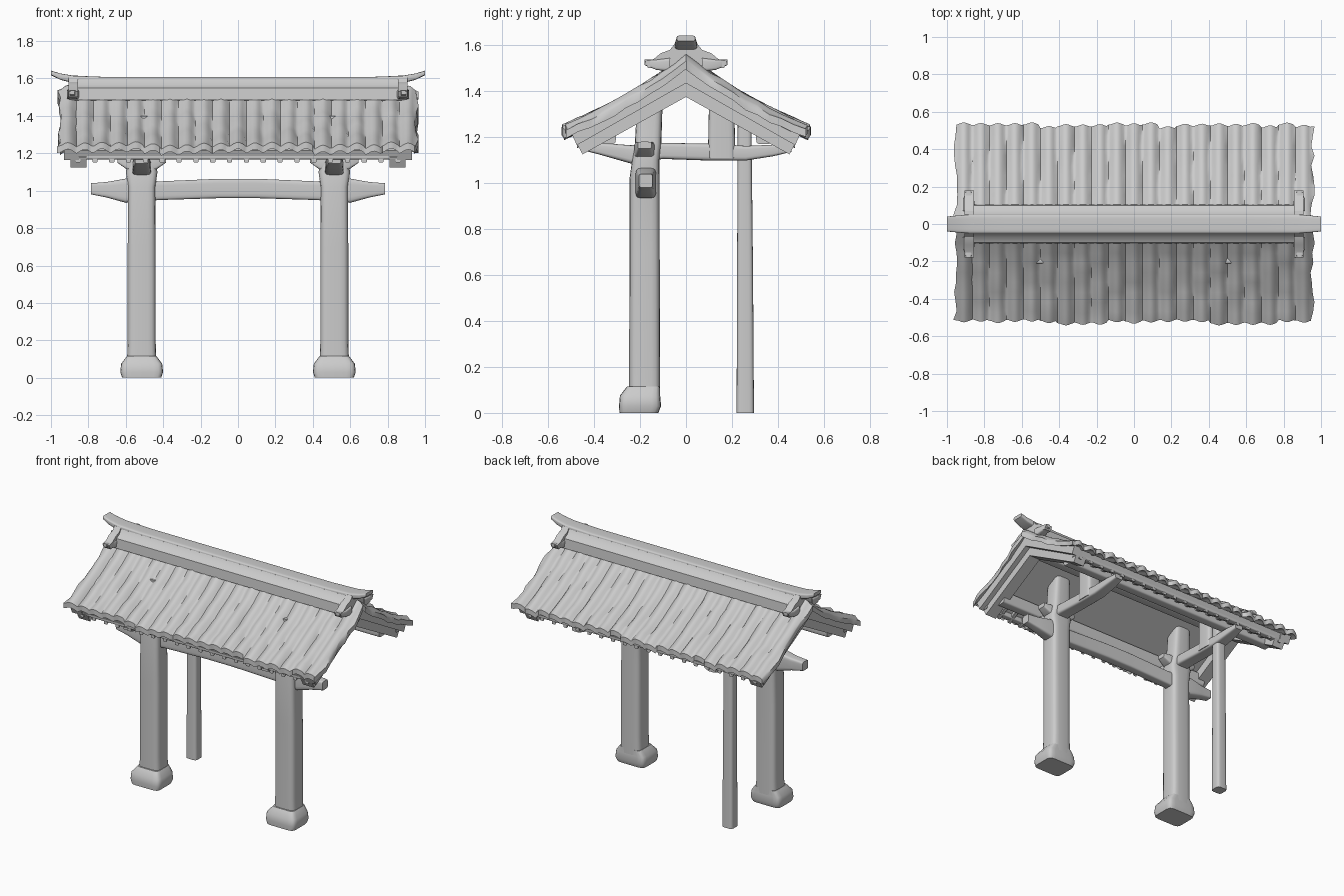
import bpy, bmesh, math, random
from mathutils import Vector

random.seed(4)
if "Cube" in bpy.data.objects:
    bpy.data.objects.remove(bpy.data.objects["Cube"], do_unlink=True)

# One plain clay colour for everything
clay = bpy.data.materials.new("clay grey")
clay.use_nodes = True
clay.diffuse_color = (0.6, 0.6, 0.6, 1)
clay.node_tree.nodes["Principled BSDF"].inputs["Base Color"].default_value = (0.6, 0.6, 0.6, 1)


def finish(name, bm, angle=40):
    bmesh.ops.recalc_face_normals(bm, faces=bm.faces)
    mesh = bpy.data.meshes.new(name)
    bm.to_mesh(mesh)
    bm.free()
    mesh.materials.append(clay)
    ob = bpy.data.objects.new(name, mesh)
    bpy.context.collection.objects.link(ob)
    bpy.ops.object.select_all(action='DESELECT')
    ob.select_set(True)
    bpy.context.view_layer.objects.active = ob
    bpy.ops.object.shade_smooth_by_angle(angle=math.radians(angle))
    return ob


def timber(name, axis, sections, power=0.35, sides=20):
    """Rounded-square beam along an axis; sections are (centre, half width, half height)."""
    u, v = {'x': ((0, 1, 0), (0, 0, 1)), 'y': ((1, 0, 0), (0, 0, 1)),
            'z': ((1, 0, 0), (0, 1, 0))}[axis]
    u, v = Vector(u), Vector(v)
    bm = bmesh.new()
    rings = []
    for centre, a, b in sections:
        ring = []
        for i in range(sides):
            t = 2 * math.pi * (i + 0.5) / sides
            c, s = math.cos(t), math.sin(t)
            p = u * a * math.copysign(abs(c) ** power, c) + v * b * math.copysign(abs(s) ** power, s)
            ring.append(bm.verts.new(Vector(centre) + p))
        rings.append(ring)
    for r, q in zip(rings, rings[1:]):
        for i in range(sides):
            j = (i + 1) % sides
            bm.faces.new((r[i], r[j], q[j], q[i]))
    bm.faces.new(rings[0])
    bm.faces.new(rings[-1])
    return finish(name, bm)


def extrusion(name, half_profile, x0, x1):
    """Symmetrical y-z outline, given for y >= 0 from top centre to bottom centre."""
    outline = half_profile + [(-y, z) for y, z in reversed(half_profile) if y > 0]
    bm = bmesh.new()
    face = bm.faces.new([bm.verts.new((x0, y, z)) for y, z in outline])
    out = bmesh.ops.extrude_face_region(bm, geom=[face])
    bmesh.ops.translate(bm, vec=(x1 - x0, 0, 0),
                        verts=[g for g in out['geom'] if isinstance(g, bmesh.types.BMVert)])
    return finish(name, bm, 30)


def tile_slope(name, side):
    """Wavy ribbed roof covering with ragged eaves."""
    ribs, per, rows = 21, 8, 10
    cols = ribs * per
    wobble = [random.uniform(-0.012, 0.012) for _ in range(ribs + 1)]
    bm = bmesh.new()
    grid = []
    for r in range(rows + 1):
        v = r / rows
        lift = [random.uniform(-0.004, 0.008) for _ in range(ribs + 1)]
        row = []
        for c in range(cols + 1):
            k = c // per
            rib = 0.5 - 0.5 * math.cos(2 * math.pi * c / per)
            y = v * (0.52 + (wobble[k] + 0.012 * rib) * v ** 4)
            x = -0.955 + 1.91 * c / cols
            if c in (0, cols):
                x += random.uniform(-0.012, 0.012)
            sag = -0.025 * math.sin(math.pi * v)
            z = 1.53 - 0.575 * y + sag + 0.028 * rib ** 0.7 + lift[k]
            row.append(bm.verts.new((x, side * y, z)))
        grid.append(row)
    for r, q in zip(grid, grid[1:]):
        for c in range(cols):
            bm.faces.new((r[c], r[c + 1], q[c + 1], q[c]))
    # closed thickness below the ribs
    top = bm.faces[:]
    out = bmesh.ops.extrude_face_region(bm, geom=top, use_keep_orig=True)
    bmesh.ops.translate(bm, vec=(0, 0, -0.035),
                        verts=[g for g in out['geom'] if isinstance(g, bmesh.types.BMVert)])
    return finish(name, bm, 50)


# Roof covering, boards beneath it and gable boards
tile_slope("front_roof_tiles", -1)
tile_slope("back_roof_tiles", 1)
extrusion("roof_boards", [(0, 1.50), (0.49, 1.215), (0.475, 1.18), (0, 1.45)], -0.91, 0.91)
for s, side in ((1, "left"), (-1, "right")):
    extrusion(side + "_outer_gable_board",
              [(0, 1.51), (0.50, 1.22), (0.475, 1.165), (0, 1.435)], s * 0.85, s * 0.93)
    extrusion(side + "_inner_gable_board",
              [(0, 1.45), (0.48, 1.18), (0.45, 1.125), (0, 1.375)], s * 0.81, s * 0.895)

# Ridge with its cap and end ornaments
extrusion("ridge_wall", [(0, 1.60), (0.05, 1.595), (0.07, 1.565), (0.10, 1.55),
                         (0.105, 1.485), (0, 1.48)], -0.89, 0.89)
cap = [(-1, 1.63, .04, .012), (-.95, 1.61, .045, .017), (-.88, 1.595, .05, .02), (-.7, 1.588, .05, .02)]
cap += [(-x, z, a, b) for x, z, a, b in reversed(cap)]
timber("ridge_cap", 'x', [((x, 0, z), a, b) for x, z, a, b in cap])
for s, side in ((1, "left"), (-1, "right")):
    extrusion(side + "_ridge_end",
              [(0, 1.615), (0.05, 1.605), (0.07, 1.58), (0.11, 1.565), (0.14, 1.54), (0.18, 1.53),
               (0.165, 1.50), (0.07, 1.505), (0, 1.50)], s * 0.855, s * 0.905)
    for t in (1, -1):
        timber(side + "_ridge_finial", 'y',
               [((s * 0.88, t * 0.07, 1.515), 0.035, 0.03), ((s * 0.885, t * 0.13, 1.515), 0.03, 0.022),
                ((s * 0.885, t * 0.18, 1.525), 0.012, 0.012)])

# Long purlins and eave rafter ends
timber("ridge_beam", 'x', [((x, 0, 1.425), 0.035, 0.04) for x in (-0.86, 0.86)])
for t, end in ((-1, "front"), (1, "back")):
    timber(end + "_purlin", 'x', [((x, t * 0.34, 1.215), 0.035, 0.045) for x in (-0.86, 0.86)])
    timber(end + "_eave_batten", 'x', [((x, t * 0.455, 1.185), 0.022, 0.018) for x in (-0.9, 0.9)])
    for i in range(20):
        x = -0.855 + 0.09 * i
        timber(end + "_rafter_end", 'y', [((x, t * 0.36, 1.225), 0.014, 0.014),
                                          ((x, t * 0.475, 1.165), 0.014, 0.014)], sides=8)

# Crossbeam passing through both pillars
half_beam = [(-0.785, 1.01, 0.03, 0.03), (-0.70, 1.005, 0.035, 0.042),
             (-0.60, 1.0, 0.045, 0.065), (-0.42, 1.0, 0.035, 0.05), (-0.1, 1.012, 0.035, 0.052)]
beam = half_beam + [(-x, z, a, b) for x, z, a, b in reversed(half_beam)]
timber("crossbeam", 'x', [((x, -0.175, z), a, b) for x, z, a, b in beam])

for s, side in ((1, "left"), (-1, "right")):
    x = s * 0.515
    # Pillar, flaring a little under the roof
    timber(side + "_pillar", 'z',
           [((x, -0.18, 0.05), 0.08, 0.068), ((x, -0.18, 0.2), 0.075, 0.068),
            ((x, -0.18, 0.7), 0.075, 0.066), ((x, -0.18, 1.02), 0.073, 0.066),
            ((x, -0.175, 1.1), 0.085, 0.06), ((x, -0.165, 1.17), 0.07, 0.058),
            ((x, -0.155, 1.40), 0.06, 0.055)], power=0.45)
    timber(side + "_pillar_base", 'z',
           [((x, -0.205, 0), 0.105, 0.085), ((x, -0.2, 0.03), 0.115, 0.092),
            ((x, -0.2, 0.075), 0.11, 0.088), ((x, -0.185, 0.115), 0.08, 0.072)], power=0.3)
    # Tie beam with tapering ends, and bracket along the eave
    timber(side + "_tie_beam", 'y',
           [((x, -0.46, 1.16), 0.035, 0.015), ((x, -0.38, 1.15), 0.045, 0.025),
            ((x, -0.24, 1.125), 0.05, 0.04), ((x, -0.1, 1.14), 0.05, 0.035),
            ((x, 0.1, 1.135), 0.045, 0.037), ((x, 0.26, 1.13), 0.045, 0.032),
            ((x, 0.38, 1.142), 0.04, 0.025), ((x, 0.46, 1.152), 0.03, 0.016)])
    timber(side + "_pillar_bracket", 'x',
           [((x - 0.13, -0.18, 1.165), 0.03, 0.015), ((x - 0.06, -0.18, 1.14), 0.045, 0.04),
            ((x + 0.06, -0.18, 1.14), 0.045, 0.04), ((x + 0.13, -0.18, 1.165), 0.03, 0.015)])
    # Short strut holding up the back slope
    timber(side + "_strut", 'z', [((x, 0.155, 1.11), 0.05, 0.06), ((x, 0.155, 1.36), 0.05, 0.055)])

# Single slender back post
timber("back_post", 'z', [((-0.515, 0.258, 0), 0.04, 0.038), ((-0.515, 0.257, 0.6), 0.038, 0.035),
                          ((-0.515, 0.255, 1.25), 0.036, 0.03)], power=0.45)
